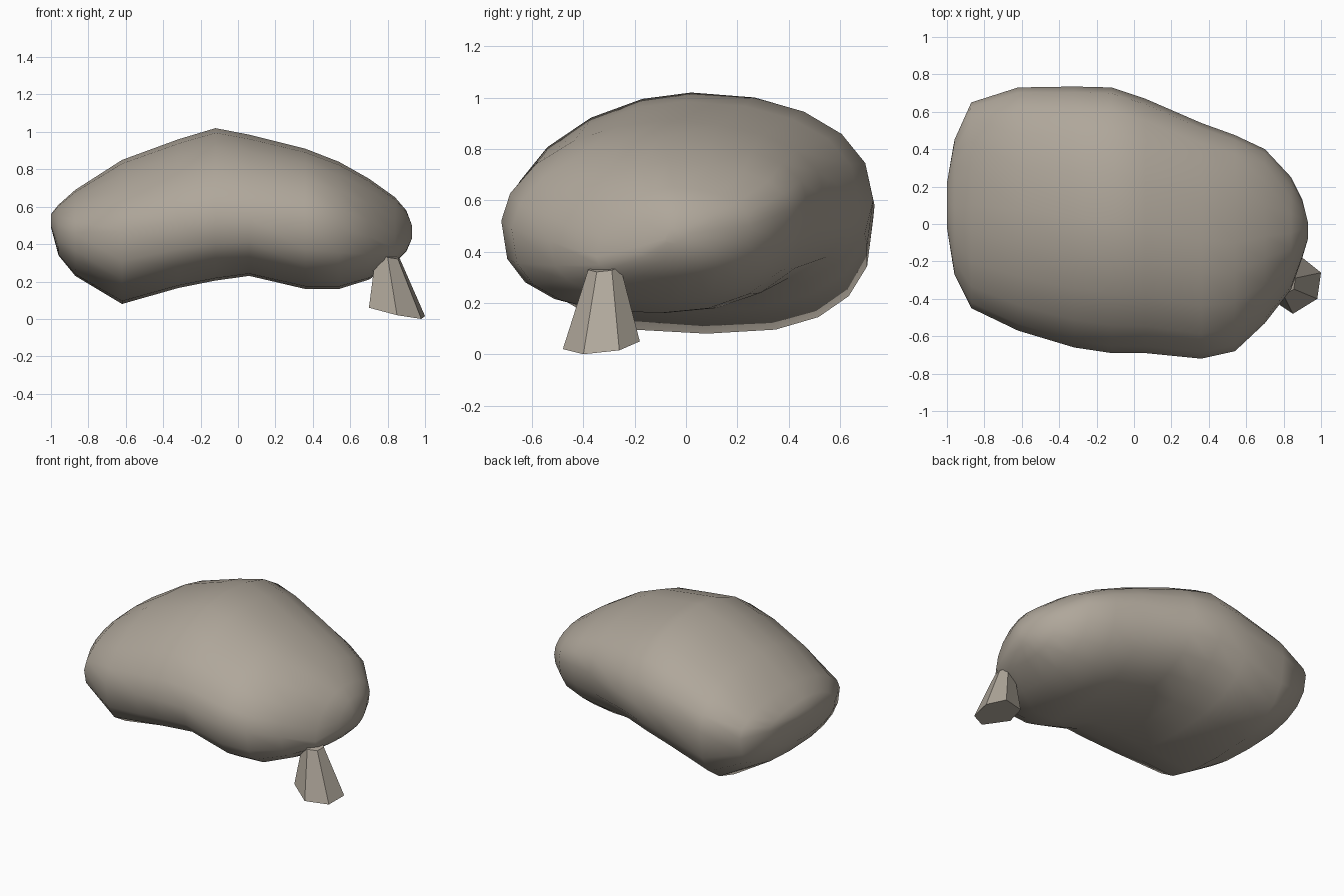
import bpy, bmesh
from math import sin, cos, pi, copysign
from mathutils import Vector

cube = bpy.data.objects.get("Cube")
if cube:
    bpy.data.objects.remove(cube, do_unlink=True)

stone = bpy.data.materials.new("warm grey stone")
stone.use_nodes = True
colour = (0.43, 0.385, 0.325, 1)
stone.diffuse_color = colour
stone.node_tree.nodes["Principled BSDF"].inputs["Base Color"].default_value = colour


def loft(name, rings):
    """Skin a stack of equal-length rings and cap both ends."""
    bm = bmesh.new()
    loops = [[bm.verts.new(p) for p in ring] for ring in rings]
    n = len(loops[0])
    for a, b in zip(loops, loops[1:]):
        for i in range(n):
            j = (i + 1) % n
            bm.faces.new((a[i], a[j], b[j], b[i]))
    bm.faces.new(loops[0])
    bm.faces.new(loops[-1])
    bmesh.ops.recalc_face_normals(bm, faces=bm.faces[:])
    mesh = bpy.data.meshes.new(name)
    bm.to_mesh(mesh)
    bm.free()
    mesh.materials.append(stone)
    obj = bpy.data.objects.new(name, mesh)
    bpy.context.collection.objects.link(obj)
    return obj


def section(x, y0, y1, z_front, z_back, top, bottom, under_back, n=20):
    """Rounded section whose four quarters differ in squareness."""
    ring = []
    for i in range(n):
        t = 2 * pi * i / n
        c, s = cos(t), sin(t)
        if s >= 0:
            p = 0.9 if c > 0 else 1.12
        else:
            p = under_back if c > 0 else 0.75
        u, v = copysign(abs(c) ** p, c), abs(s) ** p
        side = z_front + (z_back - z_front) * (u + 1) / 2
        goal = top if s >= 0 else bottom
        ring.append(Vector((x, (y0 + y1) / 2 + u * (y1 - y0) / 2,
                            side + (goal - side) * v)))
    return ring


# Arched boulder: x, front y, back y, front z, back z, top, bottom, squareness
stations = [
    (-1.0, -.02, .22, .51, .53, .56, .49, 1),
    (-.96, -.27, .45, .47, .52, .61, .34, .9),
    (-.87, -.45, .65, .46, .52, .69, .23, .8),
    (-.62, -.57, .73, .47, .53, .85, .08, .75),
    (-.32, -.66, .735, .52, .58, .96, .165, .85),
    (-.12, -.69, .73, .54, .60, 1.02, .205, .95),
    (.06, -.69, .67, .54, .61, .985, .23, .95),
    (.36, -.72, .54, .52, .61, .91, .16, .95),
    (.54, -.68, .475, .49, .59, .84, .16, .95),
    (.70, -.53, .40, .44, .56, .75, .21, .95),
    (.84, -.35, .25, .38, .50, .65, .30, .95),
    (.90, -.18, .13, .42, .49, .58, .36, 1),
    (.93, -.08, .01, .45, .47, .50, .43, 1),
]
body = loft("boulder_body", [section(*s) for s in stations])
for poly in body.data.polygons:
    poly.use_smooth = True

# Single tapered six-sided foot, leaning out with a slanted base
base = [Vector(p) for p in ((.85, -.48, .02), (.98, -.40, 0), (1, -.26, .015),
                            (.90, -.18, .05), (.74, -.23, .06), (.70, -.38, .06))]
centre = sum(base, Vector()) / len(base)
tip = Vector((.805, -.315, .335))
loft("tapered_foot", [base, [tip + (p - centre) * .42 for p in base]])
